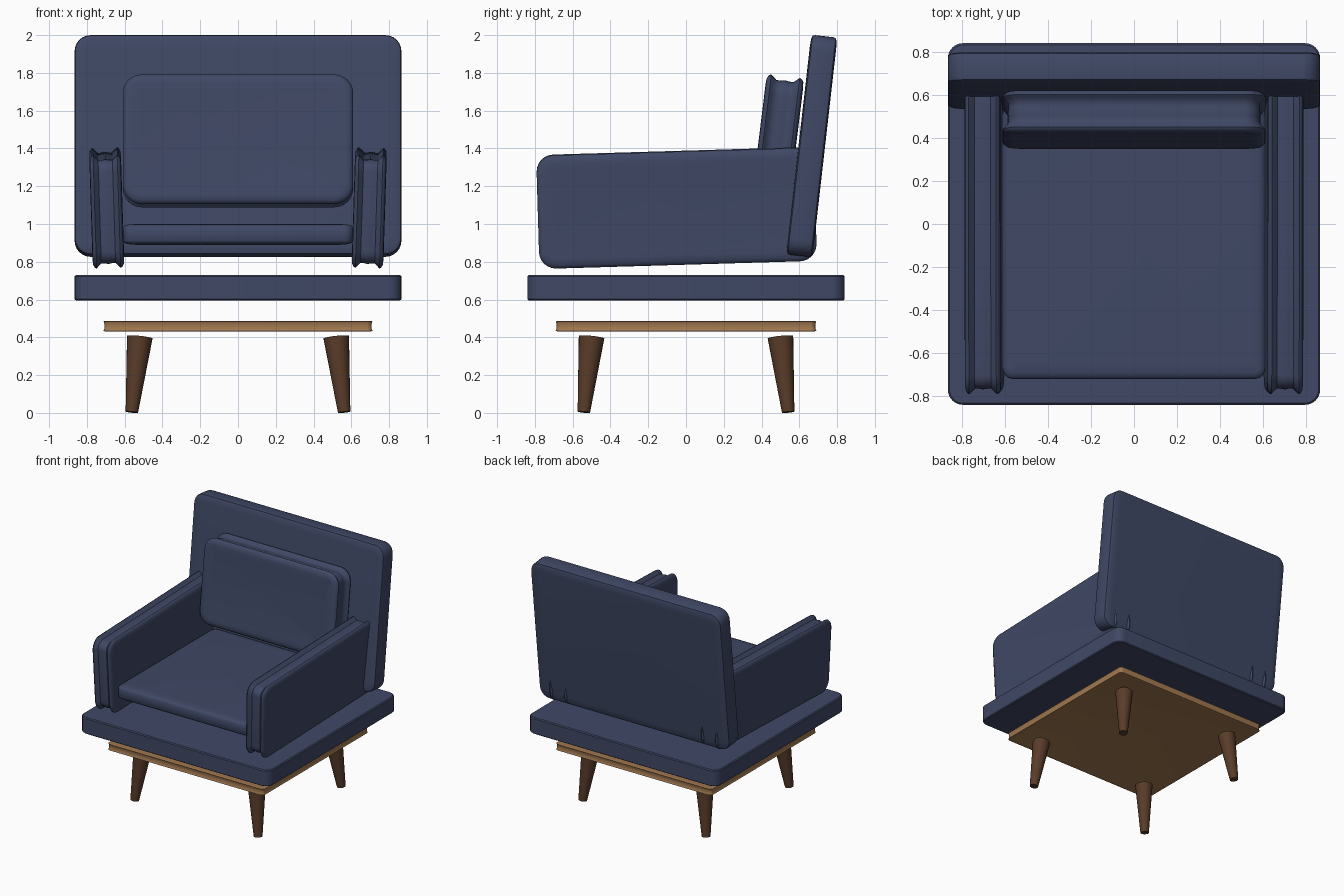
import bpy, bmesh
from math import radians, sin, cos, pi
from mathutils import Matrix, Vector

if "Cube" in bpy.data.objects:
    bpy.data.objects.remove(bpy.data.objects["Cube"])


def material(name, color):
    m = bpy.data.materials.new(name)
    m.diffuse_color = (*color, 1)
    m.use_nodes = True
    m.node_tree.nodes["Principled BSDF"].inputs["Base Color"].default_value = m.diffuse_color
    return m


FABRIC = material("navy_fabric", (0.05, 0.065, 0.13))
WOOD = material("light_wood", (0.36, 0.19, 0.08))
DARK = material("dark_wood", (0.10, 0.045, 0.022))


def finish(bm, name, mat, matrix, angle=40):
    bmesh.ops.recalc_face_normals(bm, faces=bm.faces)
    bm.transform(matrix)
    me = bpy.data.meshes.new(name)
    bm.to_mesh(me)
    bm.free()
    ob = bpy.data.objects.new(name, me)
    bpy.context.collection.objects.link(ob)
    me.materials.append(mat)
    bpy.ops.object.select_all(action='DESELECT')
    ob.select_set(True)
    bpy.context.view_layer.objects.active = ob
    bpy.ops.object.shade_smooth_by_angle(angle=radians(angle))
    return ob


def rounded_rect(w, h, r, z, n=6):
    pts = []
    for k, (sx, sy) in enumerate([(1, 1), (-1, 1), (-1, -1), (1, -1)]):
        for i in range(n + 1):
            a = pi / 2 * (k + i / n)
            pts.append(Vector((sx * (w / 2 - r) + r * cos(a),
                               sy * (h / 2 - r) + r * sin(a), z)))
    return pts


def cushion(name, size, r, profile, matrix, mat=FABRIC):
    """Rounded slab lofted from (inset, relative depth) rim points."""
    w, h, t = size
    bm = bmesh.new()
    loops = []
    for inset, d in profile:
        pts = rounded_rect(w - 2 * inset, h - 2 * inset,
                           max(r - inset, 0.015), d * t / 2)
        loops.append([bm.verts.new(p) for p in pts])
    for a, b in zip(loops, loops[1:]):
        n = len(a)
        for i in range(n):
            bm.faces.new((a[i], a[(i + 1) % n], b[(i + 1) % n], b[i]))
    bm.faces.new(loops[0])
    bm.faces.new(loops[-1])
    return finish(bm, name, mat, matrix)


def mirrored(half):
    return half + [(i, -d) for i, d in reversed(half) if d != 0]


FLAT = mirrored([(0.008, 1), (0, 0.9)])
SOFT = mirrored([(0.07, 1), (0.03, 0.94), (0.008, 0.82), (0, 0.6)])
BACK = mirrored([(0.06, 1), (0.02, 0.97), (0.004, 0.88), (0, 0.7)])
# puffy rim: a ridge near each face and a shallow valley in between
PUFFY = mirrored([(0.09, 0.96), (0.05, 1), (0.02, 0.97), (0.004, 0.86),
                  (0, 0.76), (0.012, 0.62), (0.026, 0.45), (0.026, 0.2), (0.022, 0)])
TRAY = mirrored([(0.03, 0.85), (0.008, 1), (0, 0.9), (0.005, 0.5)])


def at(x, y, z):
    return Matrix.Translation((x, y, z))


def rot(deg, axis):
    return Matrix.Rotation(radians(deg), 4, axis)


# Base, wooden plate and seat
cushion("base", (1.73, 1.68, 0.135), 0.07, FLAT, at(0, 0, 0.6625))
cushion("wood_plate", (1.425, 1.38, 0.055), 0.03, TRAY, at(0, 0, 0.459), WOOD)
cushion("seat", (1.22, 1.28, 0.11), 0.05, SOFT, at(0, -0.08, 0.945))

# Reclined back and pillow
cushion("back", (1.73, 1.17, 0.14), 0.085, BACK, at(0, 0.666, 1.413) @ rot(83.5, 'X'))
cushion("pillow", (1.22, 0.69, 0.20), 0.10, PUFFY, at(0, 0.485, 1.44) @ rot(83, 'X'))

# Arms, tilted up to the rear and flared outwards
for side, s in (("left", -1), ("right", 1)):
    m = (at(s * 0.695, -0.05, 1.085) @ rot(1.8 * s, 'Y') @ rot(1.7, 'X')
         @ rot(90, 'Z') @ rot(90, 'X'))
    cushion(side + "_arm", (1.47, 0.60, 0.168), 0.09, PUFFY, m)

# Splayed tapered legs
for sx in (-1, 1):
    for sy in (-1, 1):
        foot, top = Vector((sx * 0.562, sy * 0.541, 0.004)), Vector((sx * 0.52, sy * 0.50, 0.401))
        d = top - foot
        bm = bmesh.new()
        bmesh.ops.create_cone(bm, cap_ends=True, segments=24, radius1=0.033,
                              radius2=0.068, depth=d.length)
        m = Matrix.Translation((foot + top) / 2) @ d.to_track_quat('Z', 'Y').to_matrix().to_4x4()
        name = ("front" if sy < 0 else "rear") + ("_left" if sx < 0 else "_right") + "_leg"
        finish(bm, name, DARK, m)
